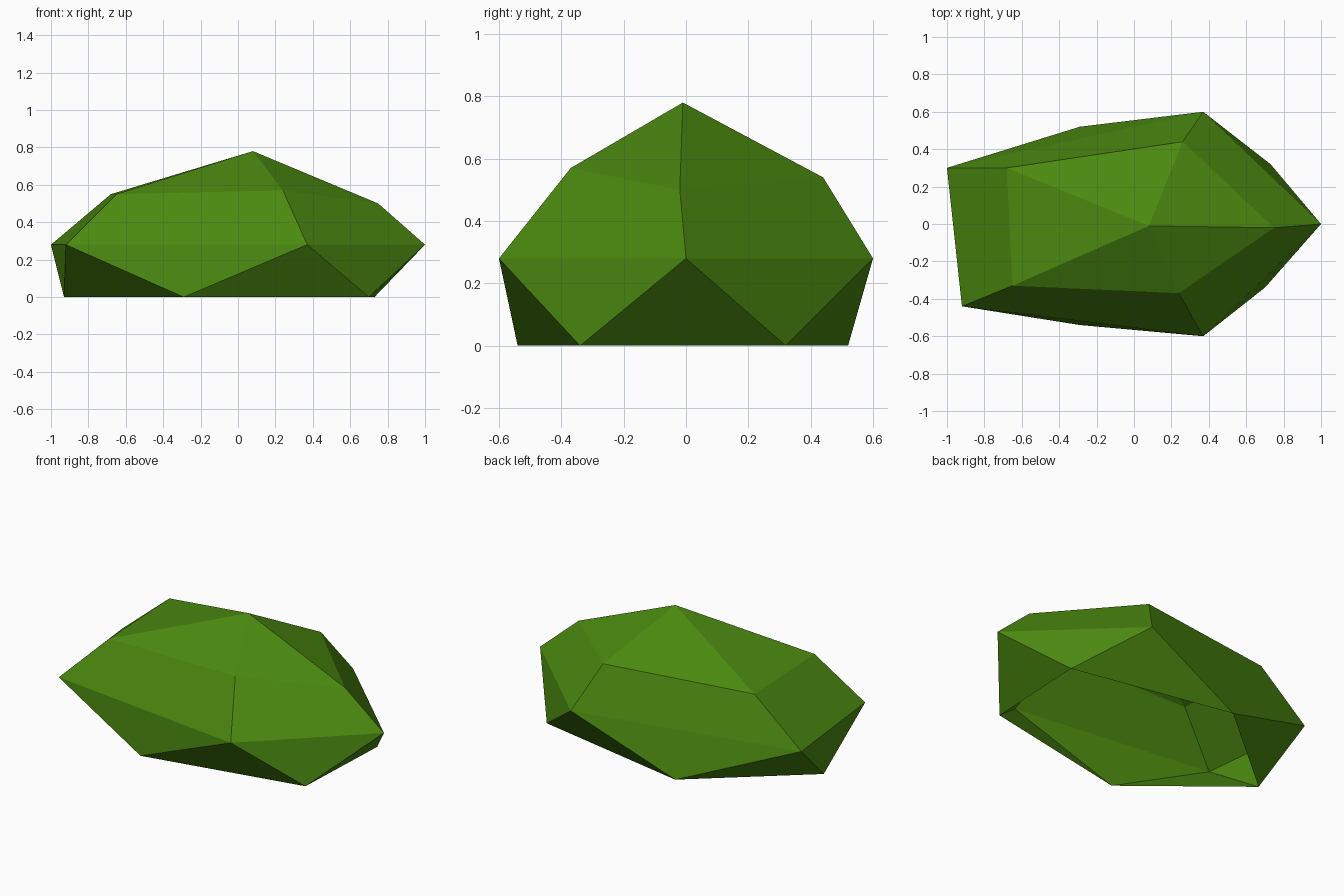
import bpy
import bmesh

cube = bpy.data.objects.get("Cube")
if cube:
    bpy.data.objects.remove(cube, do_unlink=True)

# Single leafy green colour
green = bpy.data.materials.new("leaf_green")
colour = (0.07, 0.25, 0.005, 1.0)
green.diffuse_color = colour
green.use_nodes = True
bsdf = next(n for n in green.node_tree.nodes if n.type == "BSDF_PRINCIPLED")
bsdf.inputs["Base Color"].default_value = colour
bsdf.inputs["Roughness"].default_value = 0.9

# Five-sided rings, counterclockwise from the front left corner
APEX = (0.08, -0.01, 0.78)
SHOULDER = [(-0.65, -0.33, 0.55), (0.24, -0.37, 0.57), (0.75, -0.02, 0.50),
            (0.26, 0.44, 0.54), (-0.68, 0.30, 0.55)]
WAIST = [(-0.92, -0.44, 0.28), (0.37, -0.60, 0.28), (1.00, 0.00, 0.28),
         (0.37, 0.60, 0.28), (-1.00, 0.30, 0.28)]
FOOT = [(-0.29, -0.54, 0), (0.70, -0.34, 0), (0.73, 0.32, 0),
        (-0.29, 0.52, 0), (-0.93, -0.02, 0)]

bm = bmesh.new()
apex = bm.verts.new(APEX)
shoulder, waist, foot = ([bm.verts.new(p) for p in ring]
                         for ring in (SHOULDER, WAIST, FOOT))

for i in range(5):
    j = (i + 1) % 5
    # Crown facet
    bm.faces.new((apex, shoulder[i], shoulder[j]))
    # Sloping side panel
    bm.faces.new((shoulder[i], waist[i], waist[j], shoulder[j]))
    # Zigzag of triangles down to the open base
    bm.faces.new((waist[i], foot[i], waist[j]))
    bm.faces.new((waist[j], foot[i], foot[j]))

mesh = bpy.data.meshes.new("faceted_bush")
bm.to_mesh(mesh)
bm.free()
mesh.materials.append(green)
bush = bpy.data.objects.new("faceted_bush", mesh)
bpy.context.collection.objects.link(bush)
